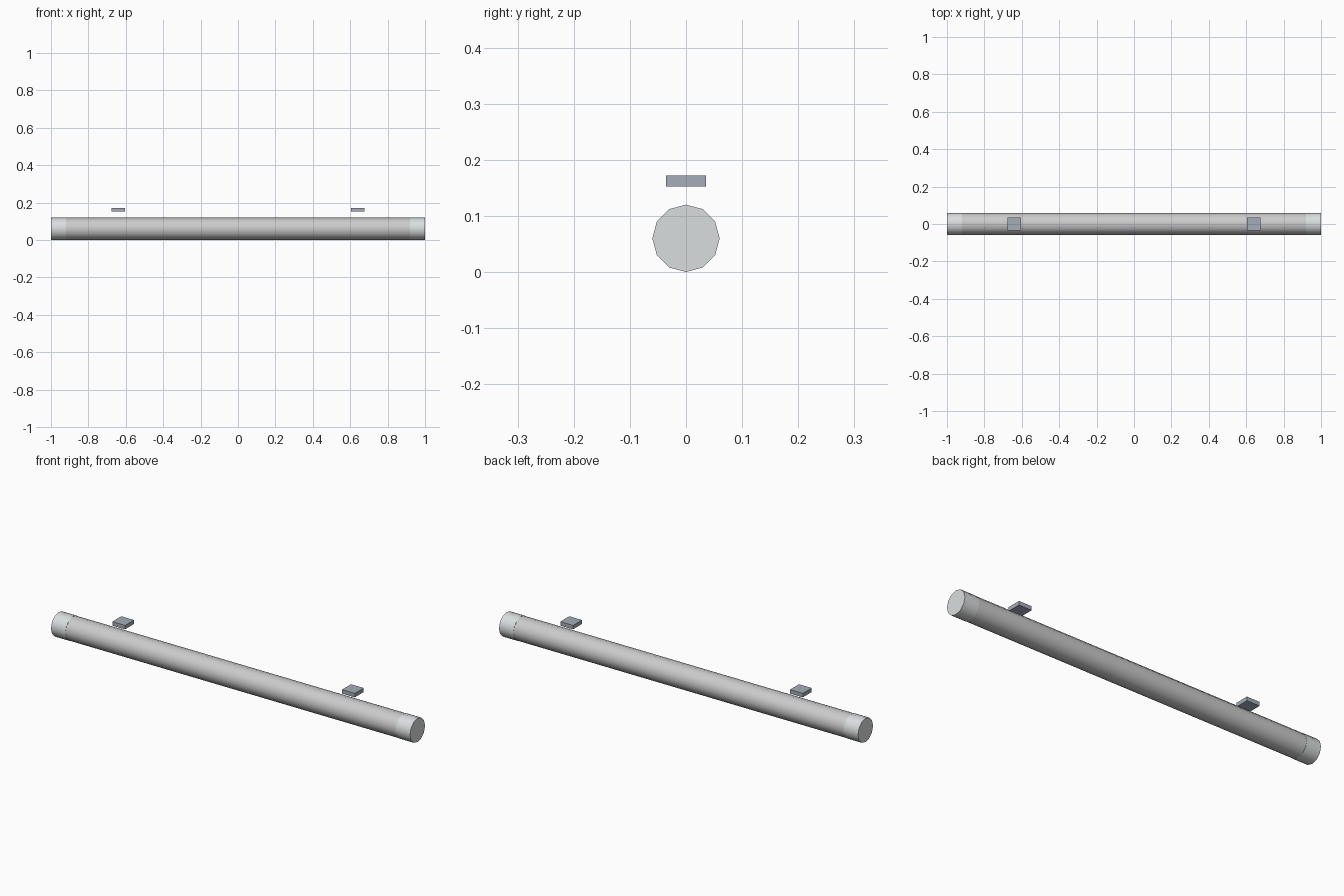
import bpy
import math

if "Cube" in bpy.data.objects:
    bpy.data.objects.remove(bpy.data.objects["Cube"])

SIDES = 12
AXIS_Z = 0.06
CAP_LEN = 0.08


def material(name, rgb):
    m = bpy.data.materials.new(name)
    m.diffuse_color = (*rgb, 1)
    m.use_nodes = True
    m.node_tree.nodes["Principled BSDF"].inputs["Base Color"].default_value = m.diffuse_color
    return m


def x_cylinder(name, radius, length, x, mat=None):
    bpy.ops.mesh.primitive_cylinder_add(
        vertices=SIDES, radius=radius, depth=length,
        location=(x, 0, AXIS_Z), rotation=(0, math.pi / 2, 0))
    obj = bpy.context.object
    obj.name = name
    if mat:
        obj.data.materials.append(mat)
    bpy.ops.object.transform_apply(location=False, rotation=True, scale=False)
    bpy.ops.object.shade_smooth_by_angle(angle=math.radians(40))
    return obj


cap_mat = material("pale_metal", (0.70, 0.73, 0.73))
clip_mat = material("blue_grey_metal", (0.38, 0.42, 0.48))

# Long lamp tube between the end caps
x_cylinder("tube", 0.059, 2 - 2 * CAP_LEN, 0)

for side, sx in (("left", -1), ("right", 1)):
    # End cap, a hair wider than the tube
    x_cylinder(f"end_cap_{side}", 0.06, CAP_LEN, sx * (1 - CAP_LEN / 2), cap_mat)

    # Mounting clip plate hovering above the tube
    bpy.ops.mesh.primitive_cube_add(size=1, location=(sx * 0.64, 0, 0.162))
    clip = bpy.context.object
    clip.name = f"mounting_clip_{side}"
    clip.scale = (0.071, 0.071, 0.02)
    bpy.ops.object.transform_apply(location=False, rotation=False, scale=True)
    clip.data.materials.append(clip_mat)
